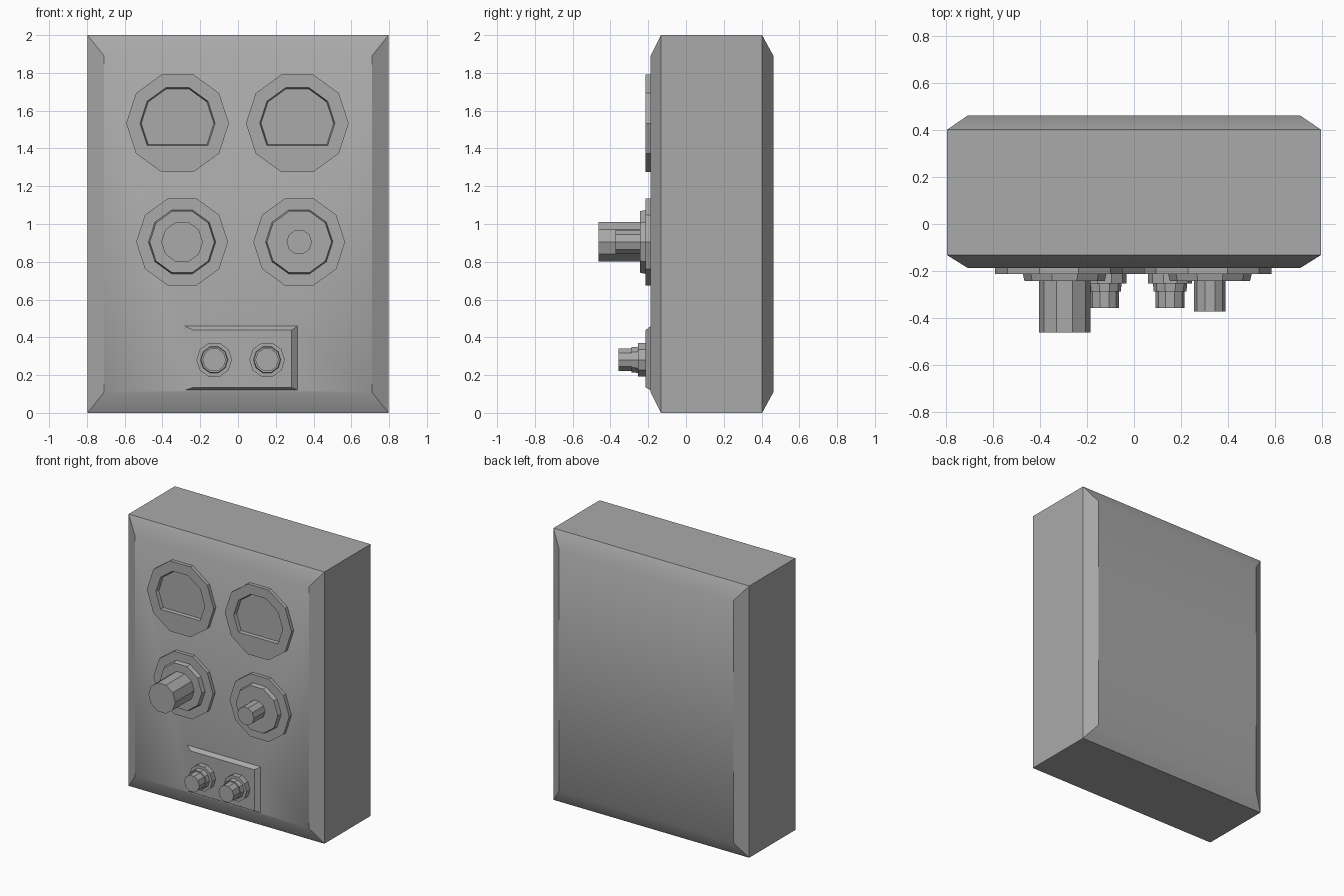
import bpy, bmesh
from math import cos, sin, pi, radians

if "Cube" in bpy.data.objects:
    bpy.data.objects.remove(bpy.data.objects["Cube"])

grey = bpy.data.materials.new("plain_grey")
grey.use_nodes = True
GREY = (0.4, 0.4, 0.4, 1)
grey.diffuse_color = GREY
grey.node_tree.nodes["Principled BSDF"].inputs["Base Color"].default_value = GREY


def loft(name, loops):
    """Join equal-length point loops with quads and cap both ends."""
    bm = bmesh.new()
    rows = [[bm.verts.new(p) for p in loop] for loop in loops]
    n = len(rows[0])
    for a, b in zip(rows, rows[1:]):
        for i in range(n):
            j = (i + 1) % n
            bm.faces.new((a[i], a[j], b[j], b[i]))
    bm.faces.new(rows[0])
    bm.faces.new(rows[-1])
    bmesh.ops.recalc_face_normals(bm, faces=bm.faces)
    mesh = bpy.data.meshes.new(name)
    bm.to_mesh(mesh)
    bm.free()
    mesh.materials.append(grey)
    obj = bpy.data.objects.new(name, mesh)
    bpy.context.collection.objects.link(obj)
    bpy.ops.object.select_all(action='DESELECT')
    obj.select_set(True)
    bpy.context.view_layer.objects.active = obj
    bpy.ops.object.shade_smooth_by_angle(angle=radians(30))
    return obj


def rect(y, x0, x1, z0, z1):
    return [(x0, y, z0), (x1, y, z0), (x1, y, z1), (x0, y, z1)]


def decagon(x, z, y, r, flat_bottom=False):
    low = -r * sin(pi / 5) if flat_bottom else -r
    return [(x + r * cos(i * pi / 5), y, z + max(low, r * sin(i * pi / 5)))
            for i in range(10)]


def turned(name, x, z, steps):
    """Ten-sided stepped part facing the front, from (depth, radius) steps."""
    return loft(name, [decagon(x, z, y, r) for y, r in steps])


FRONT = -0.188   # body front
RIM = -0.214     # front of the raised rims and of the control panel

# Body with bevelled front and back, and the raised control panel
loft("body", [
    rect(0.463, -0.709, 0.709, 0.11, 1.89),
    rect(0.403, -0.797, 0.797, 0, 2),
    rect(-0.133, -0.797, 0.797, 0, 2),
    rect(FRONT, -0.709, 0.709, 0.11, 1.89),
    rect(FRONT, -0.282, 0.315, 0.12, 0.459),
    rect(RIM, -0.235, 0.284, 0.135, 0.438),
])

# Two gauges with a recessed, flat-bottomed window
for side, x in (("right", -0.32), ("left", 0.314)):
    z = 1.533
    loft("gauge_" + side, [
        decagon(x, z, FRONT + 0.01, 0.272),
        decagon(x, z, RIM, 0.272),
        decagon(x, z, RIM, 0.199, True),
        decagon(x, z, FRONT - 0.002, 0.192, True),
    ])

# Two dials: wide rim, tapered collar and knob
for side, x, r, tip in (("right", -0.296, 0.11, -0.463), ("left", 0.324, 0.067, -0.374)):
    z = 0.905
    turned("dial_base_" + side, x, z, [
        (FRONT + 0.01, 0.243), (RIM, 0.243), (RIM, 0.178), (-0.244, 0.171)])
    turned("dial_knob_" + side, x, z, [(-0.235, r), (tip, r)])

# Two small push buttons on the control panel
for side, x in (("right", -0.126), ("left", 0.154)):
    z = 0.281
    turned("button_base_" + side, x, z, [
        (RIM + 0.01, 0.094), (-0.254, 0.094), (-0.254, 0.073), (-0.288, 0.07)])
    turned("button_cap_" + side, x, z, [(-0.28, 0.062), (-0.358, 0.062)])
